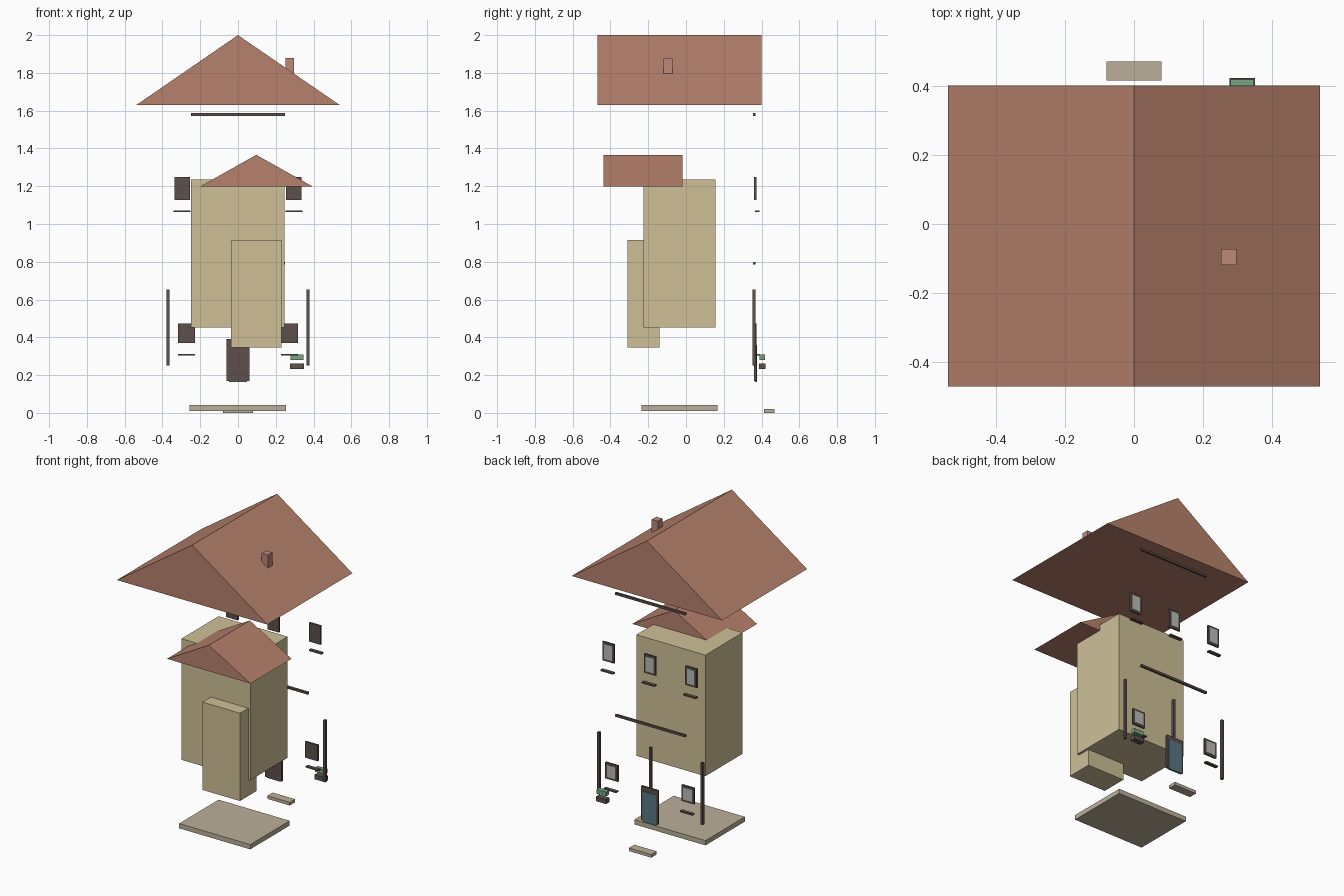
import bpy, bmesh

if "Cube" in bpy.data.objects:
    bpy.data.objects.remove(bpy.data.objects["Cube"])


def material(name, r, g, b):
    m = bpy.data.materials.new(name)
    m.diffuse_color = (r, g, b, 1)
    m.use_nodes = True
    m.node_tree.nodes["Principled BSDF"].inputs["Base Color"].default_value = m.diffuse_color
    return m


ROOF = material("roof_tile", 0.47, 0.22, 0.15)
BRICK = material("brick", 0.50, 0.25, 0.19)
WALL = material("plaster", 0.62, 0.53, 0.31)
STONE = material("stone", 0.50, 0.43, 0.32)
WOOD = material("dark_wood", 0.11, 0.08, 0.07)
GLASS = material("glass", 0.48, 0.50, 0.48)
PAINT = material("door_paint", 0.10, 0.19, 0.22)
LEAF = material("foliage", 0.18, 0.38, 0.22)


def finish(name, bm, mat):
    bmesh.ops.recalc_face_normals(bm, faces=bm.faces)
    mesh = bpy.data.meshes.new(name)
    bm.to_mesh(mesh)
    bm.free()
    mesh.materials.append(mat)
    obj = bpy.data.objects.new(name, mesh)
    bpy.context.collection.objects.link(obj)
    return obj


def box(name, x, y, z, mat):
    """Box from (min, max) ranges on each axis."""
    bm = bmesh.new()
    bmesh.ops.create_cube(bm, size=1)
    for v in bm.verts:
        v.co = [r[0] if c < 0 else r[1] for c, r in zip(v.co, (x, y, z))]
    return finish(name, bm, mat)


def gable(name, x, y, z):
    """Solid gable roof with its ridge along y."""
    bm = bmesh.new()
    profile = [(x[0], z[0]), (x[1], z[0]), ((x[0] + x[1]) / 2, z[1])]
    face = bm.faces.new([bm.verts.new((px, y[0], pz)) for px, pz in profile])
    ext = bmesh.ops.extrude_face_region(bm, geom=[face])
    # keep the start cap so the prism stays closed
    moved = [g for g in ext["geom"] if isinstance(g, bmesh.types.BMVert)]
    bmesh.ops.translate(bm, verts=moved, vec=(0, y[1] - y[0], 0))
    if len(bm.faces) < 5:
        bmesh.ops.holes_fill(bm, edges=bm.edges)
    return finish(name, bm, ROOF)


def span(c, w):
    return (c - w / 2, c + w / 2)


# Foundation, walls and roofs
box("foundation", (-0.256, 0.253), (-0.236, 0.167), (0.011, 0.042), STONE)
box("door_step", (-0.08, 0.08), (0.414, 0.469), (0, 0.02), STONE)
box("main_walls", (-0.248, 0.246), (-0.225, 0.156), (0.452, 1.235), WALL)
box("wing_walls", (-0.036, 0.231), (-0.31, -0.14), (0.346, 0.914), WALL)
gable("main_roof", (-0.538, 0.538), (-0.469, 0.40), (1.63, 2.0))
gable("wing_roof", (-0.202, 0.396), (-0.437, -0.018), (1.198, 1.366))
box("chimney", (0.252, 0.296), (-0.118, -0.072), (1.79, 1.88), BRICK)

# Horizontal beams and upright posts
for i, z in enumerate((0.792, 1.58)):
    box(f"beam_{i}", (-0.25, 0.25), (0.354, 0.368), span(z, 0.014), WOOD)
for i, x in enumerate((-0.37, 0, 0.37)):
    box(f"post_{i}", span(x, 0.016), (0.353, 0.369), (0.252, 0.652), WOOD)

# Windows: frame, glass pane and sill below
windows = [(x, 1.189, 0.082, 0.122, 1.068) for x in (-0.296, 0, 0.296)]
windows += [(x, 0.422, 0.09, 0.104, 0.308) for x in (-0.273, 0.273)]
for i, (x, z, w, h, sill) in enumerate(windows):
    box(f"window_frame_{i}", span(x, w), (0.36, 0.372), span(z, h), WOOD)
    box(f"window_glass_{i}", span(x, w - 0.026), (0.366, 0.374), span(z, h - 0.026), GLASS)
    box(f"window_sill_{i}", span(x, 0.09), (0.366, 0.388), span(sill, 0.009), WOOD)

# Door
box("door_frame", (-0.06, 0.06), (0.36, 0.373), (0.17, 0.39), WOOD)
box("door_panel", (-0.048, 0.048), (0.364, 0.376), (0.164, 0.36), PAINT)

# Planter with foliage floating above it
box("planter", (0.276, 0.35), (0.387, 0.422), (0.233, 0.262), WOOD)
box("planter_foliage", (0.279, 0.347), (0.389, 0.417), (0.281, 0.308), LEAF)
